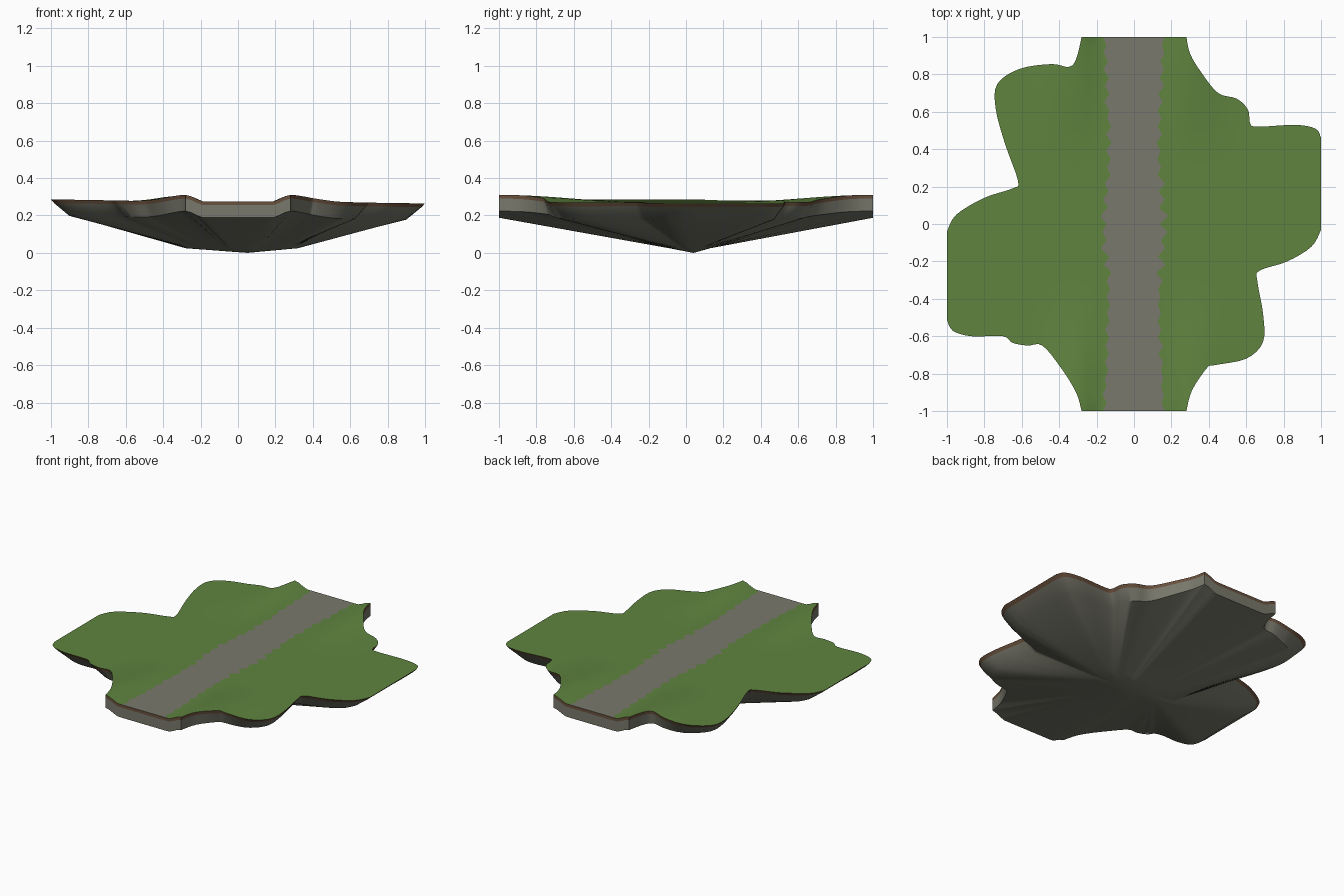
import bpy
import bmesh
import math
import random
from mathutils import Vector
from mathutils.geometry import delaunay_2d_cdt

random.seed(4)
if "Cube" in bpy.data.objects:
    bpy.data.objects.remove(bpy.data.objects["Cube"])


def material(name, rgb):
    mat = bpy.data.materials.new(name)
    mat.use_nodes = True
    color = (*rgb, 1)
    mat.diffuse_color = color
    mat.node_tree.nodes["Principled BSDF"].inputs["Base Color"].default_value = color
    return mat


grass = material("grass green", (0.115, 0.23, 0.05))
road = material("road grey", (0.19, 0.19, 0.15))
soil = material("soil brown", (0.14, 0.08, 0.045))
rock = material("rock grey", (0.19, 0.19, 0.15))


def ramp(value, low, high):
    """Smooth step from 0 at low to 1 at high."""
    t = min(max((value - low) / (high - low), 0), 1)
    return t * t * (3 - 2 * t)


def height(x, y):
    """Ground height: a flat road with banks rising towards both road ends."""
    side = abs(x)
    bank = ramp(side, 0.18, 0.28) if side < 0.28 else 1 - ramp(side, 0.28, 0.58)
    tilt = -0.01 * math.copysign(ramp(side, 0.3, 1), x)
    return 0.275 + tilt + 0.035 * bank * ramp(abs(y), 0.3, 0.95)


def smooth_chain(points, steps=4):
    """Catmull-Rom curve through points given in hundredths."""
    pts = [Vector(p) / 100 for p in points]
    pts = [pts[0]] + pts + [pts[-1]]
    chain = []
    for a, b, c, d in zip(pts, pts[1:], pts[2:], pts[3:]):
        for i in range(steps):
            t = i / steps
            p = 0.5 * (2 * b + (c - a) * t + (2 * a - 5 * b + 4 * c - d) * t ** 2
                       + (3 * b - a - 3 * c + d) * t ** 3)
            chain.append(Vector((max(-1, min(1, p.x)), max(-1, min(1, p.y)))))
    return chain + [pts[-1]]


def straight(a, b, fractions):
    return [a.lerp(b, f) for f in fractions]


# Outline: four wavy shores joined by straight cuts
shores = [smooth_chain(s) for s in (
    [(28, -100), (31, -89), (39, -77), (43, -75.5), (60, -72), (69, -63), (69, -48),
     (66, -31), (67, -25), (82, -20), (95, -12), (100, -3)],
    [(100, 46), (97, 51), (86, 53), (66, 52), (62, 54), (61, 61), (55, 67),
     (45, 70), (36, 81), (30, 91), (28, 100)],
    [(-28, 100), (-31, 88), (-35, 84), (-44, 85.5), (-61, 83), (-73, 75), (-74, 62),
     (-69, 43), (-62, 23), (-65, 19), (-80, 14), (-95, 5), (-100, -4)],
    [(-100, -51), (-97, -57), (-87, -60), (-70, -60), (-65, -63.5), (-57, -65), (-49, -65),
     (-39, -77), (-31, -90), (-28, -100)],
)]
ROAD_END = 0.165
end_cut = [(f + 0.28) / 0.56 for f in (-0.25, -0.22, -0.19, -ROAD_END, 0, ROAD_END, 0.19, 0.22, 0.25)]
side_cut = [i / 6 for i in range(1, 6)]
outline = []
for i, shore in enumerate(shores):
    following = shores[(i + 1) % len(shores)]
    outline += shore + straight(shore[-1], following[0], end_cut if i % 2 else side_cut)


# Ragged road edges
def ragged_edge(side):
    edge = [Vector((side * ROAD_END, -1))]
    rows = 46
    for i in range(1, rows):
        y = -1 + 2 * i / rows
        mean = 0.135 + 0.02 * ramp(abs(y), 0.4, 1) + 0.025 * (1 - ramp(abs(y), 0, 0.4))
        jag = (0.012 + 0.008 * (abs(y) < 0.3)) * (-1) ** i * random.uniform(0.4, 1.3)
        edge.append(Vector((side * (mean + jag), y)))
    return edge + [Vector((side * ROAD_END, 1))]


def edge_x(edge, y):
    for a, b in zip(edge, edge[1:]):
        if a.y <= y <= b.y:
            return a.lerp(b, (y - a.y) / (b.y - a.y)).x
    return edge[0].x


left_edge, right_edge = ragged_edge(1), ragged_edge(-1)


def add_object(name, bm, mats):
    mesh = bpy.data.meshes.new(name)
    bm.to_mesh(mesh)
    bm.free()
    for mat in mats:
        mesh.materials.append(mat)
    obj = bpy.data.objects.new(name, mesh)
    bpy.context.collection.objects.link(obj)
    bpy.ops.object.select_all(action="DESELECT")
    obj.select_set(True)
    bpy.context.view_layer.objects.active = obj
    bpy.ops.object.shade_smooth_by_angle(angle=math.radians(35))
    return obj


# Ground surface: triangulated outline, road chosen by the ragged edges
points, links = list(outline), []
links += [(i, (i + 1) % len(outline)) for i in range(len(outline))]
for edge in (left_edge, right_edge):
    start = len(points)
    points += edge
    links += [(start + i, start + i + 1) for i in range(len(edge) - 1)]
cells = 32
for i in range(1, cells):
    for j in range(1, cells):
        x, y = 2 * i / cells - 1, 2 * j / cells - 1
        if abs(x) > 0.185 or abs(x) < 0.08:
            points.append(Vector((x, y)))
verts, _, tris, *_ = delaunay_2d_cdt(points, links, [], 1, 1e-5)
bm = bmesh.new()
ground = [bm.verts.new((v.x, v.y, height(v.x, v.y))) for v in verts]
for tri in tris:
    face = bm.faces.new([ground[i] for i in tri])
    mid = face.calc_center_median()
    face.material_index = int(edge_x(right_edge, mid.y) < mid.x < edge_x(left_edge, mid.y))
    face.normal_update()
    if face.normal.z < 0:
        face.normal_flip()
bmesh.ops.delete(bm, geom=[v for v in bm.verts if not v.link_faces], context="VERTS")
add_object("ground_surface", bm, [grass, road])


def skirt(name, rings, mat, tip=None):
    """Bands of faces between rings, closed at a tip point if one is given."""
    bm = bmesh.new()
    loops = [[bm.verts.new(p) for p in ring] for ring in rings]
    count = len(loops[0])
    for upper, lower in zip(loops, loops[1:]):
        for i in range(count):
            j = (i + 1) % count
            bm.faces.new((upper[i], lower[i], lower[j], upper[j]))
    if tip:
        end = bm.verts.new(tip)
        for i in range(count):
            bm.faces.new((loops[-1][i], end, loops[-1][(i + 1) % count]))
    return add_object(name, bm, [mat])


def rim(drop, inset):
    """Outline lowered by drop and pulled inwards away from the road ends."""
    ring = []
    for p in outline:
        q = p - p.normalized() * inset * min(max((abs(p.x) - 0.28) / 0.5, 0), 1)
        ring.append((q.x, q.y, height(p.x, p.y) - drop))
    return ring


# Soil band, rock wall and tapering rock underside
foot = []
for p in outline:
    turn = math.atan2(p.y, p.x)
    foot.append((0.02 + 0.3 * math.cos(turn), 0.02 + 0.11 * math.sin(turn), 0.025))
skirt("soil_band", [rim(0, 0), rim(0.02, 0.02)], soil)
skirt("rock_underside", [rim(0.02, 0.02), rim(0.087, 0.11), foot], rock, (0.05, 0.04, 0))
